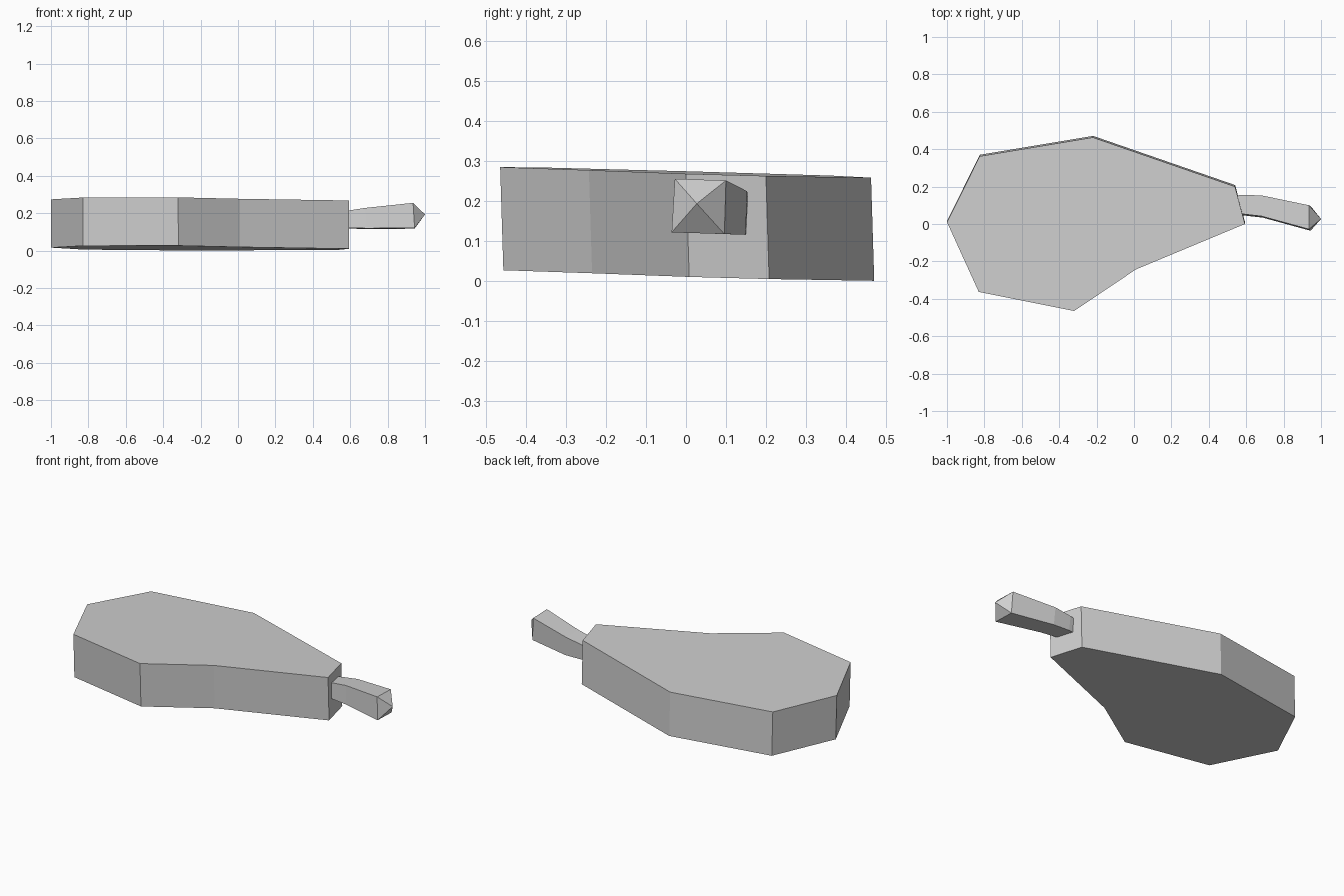
import bpy
import bmesh

cube = bpy.data.objects.get("Cube")
if cube:
    bpy.data.objects.remove(cube, do_unlink=True)

grey = bpy.data.materials.new("light_grey")
grey.use_nodes = True
colour = (0.62, 0.62, 0.62, 1)
grey.diffuse_color = colour
grey.node_tree.nodes["Principled BSDF"].inputs["Base Color"].default_value = colour


def loft(name, rings, tip=None):
    """Skin matching rings of points, capping both ends (the last by a tip if given)."""
    bm = bmesh.new()
    loops = [[bm.verts.new(p) for p in ring] for ring in rings]
    n = len(loops[0])
    for a, b in zip(loops, loops[1:]):
        for i in range(n):
            j = (i + 1) % n
            bm.faces.new((a[i], a[j], b[j], b[i]))
    bm.faces.new(loops[0][::-1])
    if tip:
        point = bm.verts.new(tip)
        for i in range(n):
            bm.faces.new((loops[-1][i], loops[-1][(i + 1) % n], point))
    else:
        bm.faces.new(loops[-1])
    bmesh.ops.recalc_face_normals(bm, faces=bm.faces)
    mesh = bpy.data.meshes.new(name)
    bm.to_mesh(mesh)
    bm.free()
    mesh.materials.append(grey)
    obj = bpy.data.objects.new(name, mesh)
    bpy.context.collection.objects.link(obj)
    return obj


# Body: a slightly tilted slab with a tapering outline
outline = [(-1, 0.01), (-0.83, -0.363), (-0.32, -0.465), (0.01, -0.243),
           (0.593, 0), (0.54, 0.2), (-0.22, 0.463), (-0.825, 0.362)]


def slab_ring(height, shift):
    return [(x + shift / 8, y + shift, height - 0.028 * y - 0.004 * x)
            for x, y in outline]


loft("body", [slab_ring(0.012, 0.008), slab_ring(0.27, 0)])

# Handle: bent four-sided bar that flares to a pointed end
# Each station: x, front y, back y, bottom z, top z
stations = [(0.5, 0.055, 0.148, 0.122, 0.2),
            (0.58, 0.05, 0.155, 0.12, 0.21),
            (0.685, 0.038, 0.153, 0.117, 0.226),
            (0.94, -0.032, 0.1, 0.119, 0.253)]
rings = [[(x + 0.004, f - 0.004, b + 0.002), (x + 0.004, k - 0.004, b - 0.002),
          (x - 0.004, k, t - 0.002), (x - 0.004, f + 0.004, t + 0.002)]
         for x, f, k, b, t in stations]
loft("handle", rings, tip=(1, 0.027, 0.193))
